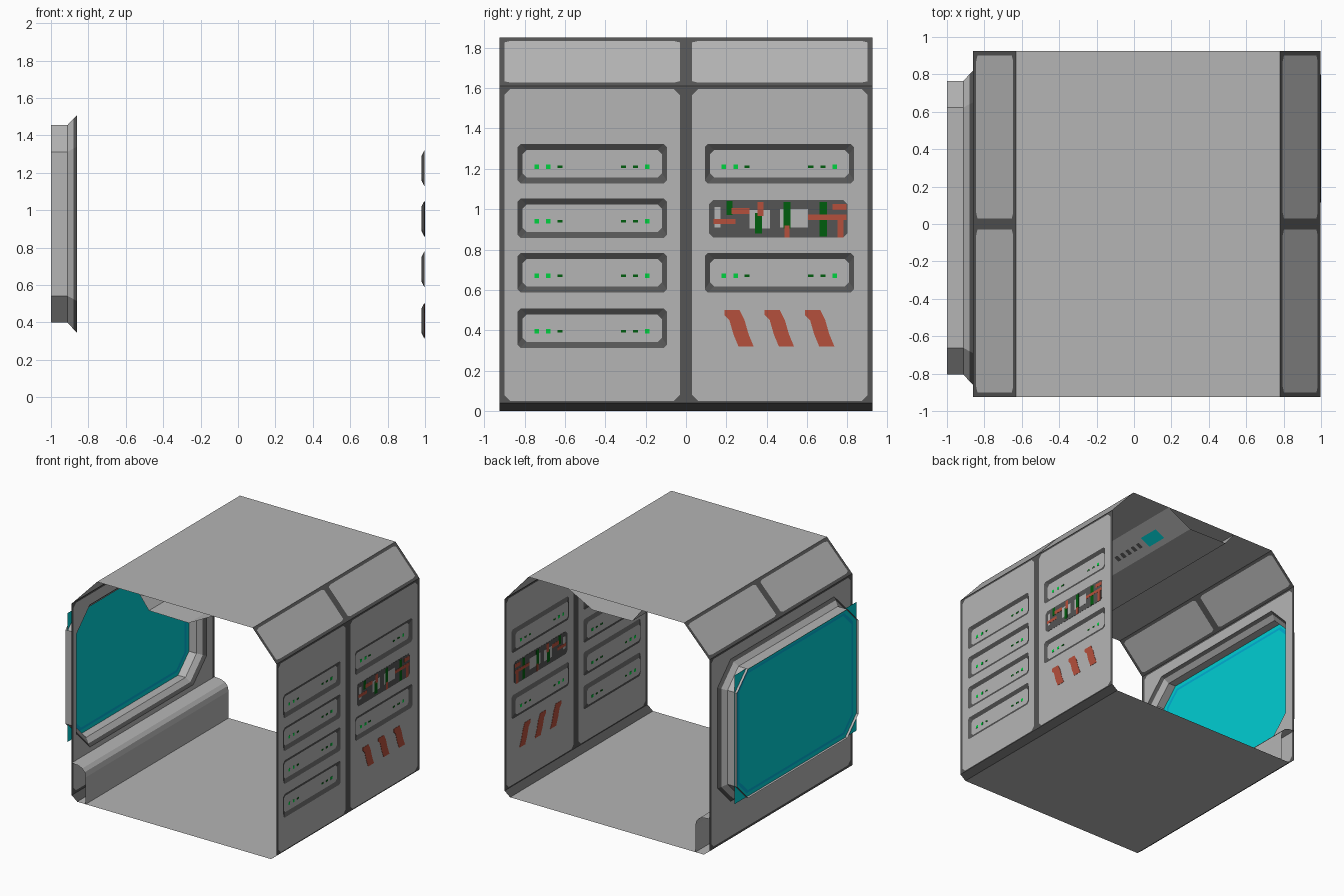
import bpy, bmesh
from mathutils import Vector

if "Cube" in bpy.data.objects:
    bpy.data.objects.remove(bpy.data.objects["Cube"])

COLOURS = {
    "panel_grey": (0.46, 0.46, 0.46), "trim_dark": (0.09, 0.09, 0.09),
    "glass_cyan": (0.0, 0.62, 0.65), "glass_blue": (0.0, 0.42, 0.65),
    "rust_red": (0.46, 0.08, 0.045), "dark_green": (0.0, 0.11, 0.004),
    "light_green": (0.0, 0.65, 0.05),
}
NAMES = list(COLOURS)
MATS = []
for n, c in COLOURS.items():
    m = bpy.data.materials.new(n)
    m.diffuse_color = (*c, 1)
    m.use_nodes = True
    m.node_tree.nodes["Principled BSDF"].inputs["Base Color"].default_value = m.diffuse_color
    MATS.append(m)
GREY, DARK, CYAN, BLUE, RED, GREEN, LIGHT = range(7)
HALF, KNEE, TOP, LEFT, RIGHT = 0.925, 1.61, 1.85, -0.86, 0.997


def finish(bm, name):
    bmesh.ops.remove_doubles(bm, verts=bm.verts, dist=1e-5)
    bmesh.ops.recalc_face_normals(bm, faces=bm.faces)
    me = bpy.data.meshes.new(name)
    bm.to_mesh(me)
    bm.free()
    for m in MATS:
        me.materials.append(m)
    ob = bpy.data.objects.new(name, me)
    bpy.context.collection.objects.link(ob)
    return ob


def octagon(u0, u1, v0, v1, c=0.0):
    """Rectangle with corners cut by c, as 8 (u, v) points."""
    return [(u0 + c, v0), (u1 - c, v0), (u1, v0 + c), (u1, v1 - c),
            (u1 - c, v1), (u0 + c, v1), (u0, v1 - c), (u0, v0 + c)]


def wall_at(x):
    return lambda u, v, d=0.0: Vector((x + d, u, v))


def slope(x0, z0, x1, z1):
    """Surface whose v runs 0..1 from (x0,z0) to (x1,z1)."""
    return lambda u, v, d=0.0: Vector((x0 + (x1 - x0) * v, u, z0 + (z1 - z0) * v))


def face(bm, pts, mat):
    pts = [p for i, p in enumerate(pts) if (p - pts[i - 1]).length > 1e-6]
    if len(pts) > 2:
        bm.faces.new([bm.verts.new(p) for p in pts]).material_index = mat


def ring(bm, a, b, mat):
    for i in range(len(a)):
        j = (i + 1) % len(a)
        face(bm, [a[i], a[j], b[j], b[i]], mat)


def on(surf, loop, d=0.0):
    return [surf(u, v, d) for u, v in loop]


def fill_with_holes(bm, loops, mat):
    edges = []
    for lp in loops:
        vs = [bm.verts.new(p) for p in lp]
        edges += [bm.edges.new((vs[i], vs[i - 1])) for i in range(len(vs))]
    res = bmesh.ops.triangle_fill(bm, use_beauty=True, use_dissolve=False, edges=edges)
    for g in res["geom"]:
        if isinstance(g, bmesh.types.BMFace):
            g.material_index = mat


def plate(bm, x, pts, mat, t=0.004):
    """Thin plate on an x plane, seen from both sides."""
    a = [Vector((x - t / 2, *p)) for p in pts]
    b = [Vector((x + t / 2, *p)) for p in pts]
    face(bm, a, mat)
    face(bm, b[::-1], mat)
    ring(bm, a, b, mat)


def box_pts(y, z, w, h):
    return [(y - w / 2, z - h / 2), (y + w / 2, z - h / 2),
            (y + w / 2, z + h / 2), (y - w / 2, z + h / 2)]


def strip(bm, profile, y0, y1, mats):
    """Open (x, z) profile drawn along y."""
    for i in range(len(profile) - 1):
        (xa, za), (xb, zb) = profile[i:i + 2]
        face(bm, [Vector((xa, y0, za)), Vector((xb, y0, zb)),
                  Vector((xb, y1, zb)), Vector((xa, y1, za))], mats[i])


# floor with angled skirtings, and ceiling
bm = bmesh.new()
strip(bm, [(LEFT, 0.04), (LEFT + 0.05, 0), (RIGHT - 0.05, 0), (RIGHT, 0.04)],
      -HALF, HALF, [DARK, GREY, DARK])
finish(bm, "floor")
bm = bmesh.new()
strip(bm, [(-0.63, TOP), (0.78, TOP)], -HALF, HALF, [GREY])
finish(bm, "ceiling")

# sloped upper panels on both sides
for name, x0, x1 in (("right_slope", RIGHT, 0.78), ("left_slope", LEFT, -0.63)):
    bm = bmesh.new()
    s = slope(x0, KNEE, x1, TOP)
    for a, b, pa, pb in ((-HALF, 0, -0.9, -0.03), (0, HALF, 0.03, 0.9)):
        outer = on(s, octagon(a, b, 0, 1))
        lp = octagon(pa, pb, 0.07, 0.93, 0.03)
        ring(bm, outer, on(s, lp), DARK)
        face(bm, on(s, lp), GREY)
    finish(bm, name)

# right wall: two framed panels with recessed drawers
bm = bmesh.new()
lamps = bmesh.new()
w = wall_at(RIGHT)
DRAWERS = {-1: (0.41, 0.685, 0.955, 1.225), 1: (0.685, 1.225)}
for side in (-1, 1):
    lo, hi = (-HALF, 0) if side < 0 else (0, HALF)
    pa, pb = (-0.9, -0.03) if side < 0 else (0.03, 0.9)
    panel = on(w, octagon(pa, pb, 0.05, 1.595, 0.03))
    ring(bm, on(w, octagon(lo, hi, 0.04, KNEE)), panel, DARK)
    yc = -0.465 if side < 0 else 0.463
    loops = [panel]
    for z in DRAWERS[side]:
        rim = on(w, octagon(yc - 0.37, yc + 0.37, z - 0.097, z + 0.097, 0.015))
        back = on(w, octagon(yc - 0.345, yc + 0.345, z - 0.067, z + 0.067, 0.02), -0.015)
        loops.append(rim)
        ring(bm, rim, back, DARK)
        face(bm, back, GREY)
        # indicator lamps
        for dy, m in ((-0.275, LIGHT), (-0.217, LIGHT), (-0.16, GREEN),
                      (0.155, GREEN), (0.215, GREEN), (0.273, LIGHT)):
            size = (0.022, 0.022) if m == LIGHT else (0.025, 0.012)
            plate(lamps, RIGHT - 0.015, box_pts(yc + dy, z - 0.015, *size), m)
    fill_with_holes(bm, loops, GREY)
finish(bm, "right_wall")
finish(lamps, "drawer_lamps")

# exposed wiring bay
bm = bmesh.new()
plate(bm, RIGHT, octagon(0.115, 0.8, 0.86, 1.045, 0.02), DARK, 0.003)
for y, z, ww, h, m in (
        (0.155, 0.96, 0.03, 0.1, GREY), (0.365, 0.95, 0.1, 0.09, GREY),
        (0.535, 0.955, 0.14, 0.09, GREY), (0.215, 1.005, 0.03, 0.07, GREEN),
        (0.36, 0.93, 0.035, 0.1, GREEN), (0.5, 0.97, 0.035, 0.13, GREEN),
        (0.68, 0.95, 0.035, 0.17, GREEN), (0.19, 0.94, 0.11, 0.025, RED),
        (0.27, 0.99, 0.09, 0.03, RED), (0.37, 1.0, 0.03, 0.07, RED),
        (0.5, 0.89, 0.025, 0.06, RED), (0.7, 0.96, 0.19, 0.025, RED),
        (0.76, 1.01, 0.07, 0.03, RED), (0.765, 0.905, 0.03, 0.09, RED)):
    t = {GREY: 0.0036, GREEN: 0.0046, RED: 0.0056}[m]
    plate(bm, RIGHT, box_pts(y, z, ww, h), m, t)
finish(bm, "wiring_bay")

# slanted warning stripes
bm = bmesh.new()
for y in (0.19, 0.39, 0.59):
    plate(bm, RIGHT, [(y, 0.5), (y + 0.075, 0.5), (y + 0.1, 0.45), (y + 0.12, 0.38),
                      (y + 0.145, 0.32), (y + 0.07, 0.32), (y + 0.045, 0.38),
                      (y + 0.025, 0.45), (y, 0.475)], RED)
finish(bm, "warning_stripes")


# left wall with the window opening
def win(inset, c=0.17):
    return octagon(-0.86 + inset, 0.82 - inset, 0.345 + inset, 1.51 - inset, c - inset * 0.5)


bm = bmesh.new()
w = wall_at(LEFT)
panel = on(w, octagon(-0.9, 0.9, 0.06, 1.595, 0.03))
ring(bm, on(w, octagon(-HALF, HALF, 0.04, KNEE)), panel, DARK)
fill_with_holes(bm, [panel, on(w, win(0))], GREY)
finish(bm, "left_wall")

# window frame: flared flange then straight tube
bm = bmesh.new()
steps = [(LEFT, 0, DARK), (-0.88, 0.02, GREY), (-0.912, 0.055, GREY), (-1.0, 0.055, None)]
for (xa, ia, m), (xb, ib, _) in zip(steps, steps[1:]):
    ring(bm, on(wall_at(xa), win(ia)), on(wall_at(xb), win(ib)), m)
finish(bm, "window_frame")

# square-cornered glass with a blue edge band
bm = bmesh.new()
g = wall_at(-0.98)
outer, inner = octagon(-0.805, 0.77, 0.4, 1.455), octagon(-0.745, 0.71, 0.45, 1.405, 0.11)
mid = octagon(-0.765, 0.73, 0.43, 1.425, 0.115)
ring(bm, on(g, outer), on(g, mid), CYAN)
ring(bm, on(g, mid), on(g, inner), BLUE)
face(bm, on(g, inner), CYAN)
finish(bm, "window_glass")

# bench casing along the left wall
bm = bmesh.new()
strip(bm, [(LEFT, 0.305), (-0.8, 0.3), (-0.765, 0.285), (-0.742, 0.26), (-0.733, 0.22),
           (-0.733, 0.0)], -HALF, HALF, [GREY] * 5)
finish(bm, "bench")

# hanging ceiling duct with lamps and vents on its sloping side
bm = bmesh.new()
strip(bm, [(-0.245, TOP), (-0.16, 1.74), (0.2, 1.735), (0.42, TOP)], -HALF, HALF, [GREY] * 3)
finish(bm, "ceiling_duct")
bm = bmesh.new()
n = Vector((0.115, 0, -0.22)).normalized() * 0.004
items = [(0.57, 0.09, 0.2, 0.6, CYAN)] + [(0.15 + 0.065 * i, 0.018, 0.3, 0.5, DARK) for i in range(5)]
for y, hw, v0, v1, m in items:
    for sgn in (-1, 1):
        pts = [slope(0.2, 1.735, 0.42, TOP)(u, v) + n
               for u, v in octagon(sgn * y - hw, sgn * y + hw, v0, v1, 0.01)]
        face(bm, pts, m)
finish(bm, "duct_lamps_and_vents")
